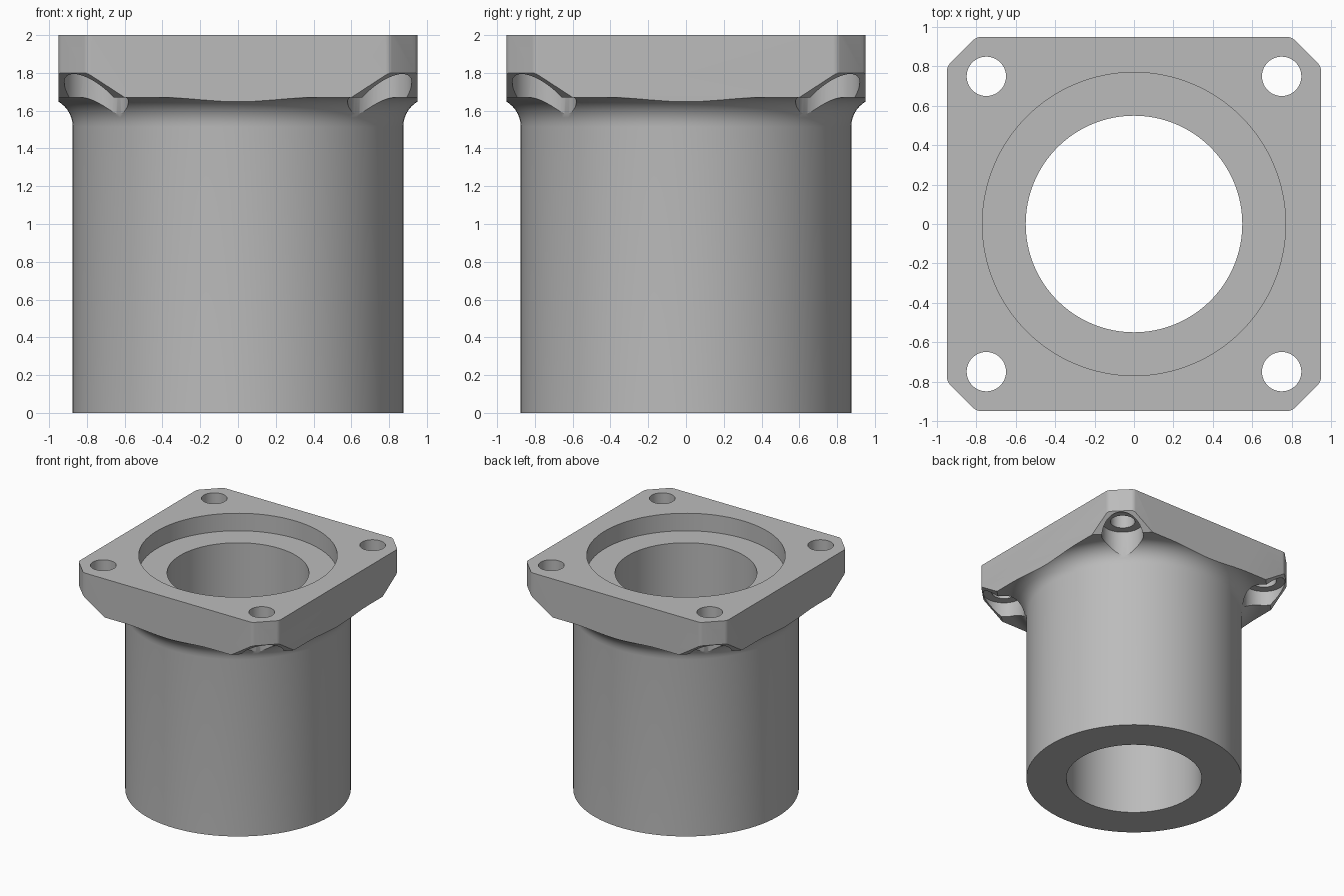
import bpy, bmesh, math
from mathutils import Matrix, Vector

if "Cube" in bpy.data.objects:
    bpy.data.objects.remove(bpy.data.objects["Cube"], do_unlink=True)

# One plain grey metal
metal = bpy.data.materials.new("grey metal")
metal.use_nodes = True
grey = (0.5, 0.5, 0.5, 1)
metal.diffuse_color = grey
metal.node_tree.nodes["Principled BSDF"].inputs["Base Color"].default_value = grey


def finish(bm, name):
    bmesh.ops.recalc_face_normals(bm, faces=bm.faces)
    mesh = bpy.data.meshes.new(name)
    bm.to_mesh(mesh)
    bm.free()
    obj = bpy.data.objects.new(name, mesh)
    bpy.context.collection.objects.link(obj)
    mesh.materials.append(metal)
    return obj


def lathe(name, profile, steps):
    """Revolve an (r, z) outline around z; points on the axis are merged."""
    bm = bmesh.new()
    verts = [bm.verts.new((r, 0, z)) for r, z in profile]
    edges = [bm.edges.new((a, b)) for a, b in zip(verts, verts[1:] + verts[:1])
             if not (a.co.x == 0 and b.co.x == 0)]
    bmesh.ops.spin(bm, geom=verts + edges, cent=(0, 0, 0), axis=(0, 0, 1),
                   angle=math.tau, steps=steps, use_merge=True)
    bmesh.ops.remove_doubles(bm, verts=bm.verts, dist=1e-5)
    return finish(bm, name)


def prism(name, points, direction, bevel=0):
    """Extrude a flat outline, optionally rounding the long edges."""
    bm = bmesh.new()
    face = bm.faces.new([bm.verts.new(p) for p in points])
    new = bmesh.ops.extrude_face_region(bm, geom=[face])["geom"]
    moved = [v for v in new if isinstance(v, bmesh.types.BMVert)]
    bmesh.ops.translate(bm, verts=moved, vec=direction)
    if bevel:
        axis = Vector(direction).normalized()
        long_edges = [e for e in bm.edges
                      if abs((e.verts[0].co - e.verts[1].co).normalized().dot(axis)) > 0.99]
        bmesh.ops.bevel(bm, geom=long_edges, offset=bevel, offset_type='OFFSET',
                        segments=4, profile=0.5, affect='EDGES')
    return finish(bm, name)


def boolean(target, cutter, operation):
    mod = target.modifiers.new("cut", 'BOOLEAN')
    mod.object, mod.operation, mod.solver = cutter, operation, 'EXACT'
    bpy.ops.object.select_all(action='DESELECT')
    target.select_set(True)
    bpy.context.view_layer.objects.active = target
    bpy.ops.object.modifier_apply(modifier=mod.name)
    bpy.data.objects.remove(cutter, do_unlink=True)


# Tube with bore, recess and the fillet running out under the flange
tube_r, under, fillet = 0.875, 1.67, 0.155
curve = [(tube_r + fillet * (1 - math.cos(a)), under - fillet * (1 - math.sin(a)))
         for a in (math.pi / 2 * i / 10 for i in range(11))]
outline = [(0.55, 0), (tube_r, 0)] + curve + [
    (1.5, under), (1.5, 2), (0.77, 2), (0.77, 1.85), (0.55, 1.85)]
body = lathe("flanged_tube", outline, 128)

# Square flange outline with clipped corners
half, clip = 0.95, 0.80
corners = [(half, -clip), (half, clip), (clip, half), (-clip, half),
           (-half, clip), (-half, -clip), (-clip, -half), (clip, -half)]
boolean(body, prism("flange_outline", [(x, y, -0.2) for x, y in corners],
                    (0, 0, 2.4), bevel=0.02), 'INTERSECT')

# Sloped underside, screw hole and nut seat at each corner
slope = 0.13 / 0.141
wedge = [(d, -0.5, z) for d, z in ((1.06, 1.4), (1.5, 1.4),
         (1.5, under + slope * 0.404), (1.06, under - slope * 0.036))]
for k in range(4):
    turn = Matrix.Rotation(math.radians(45 + 90 * k), 4, 'Z')
    cutter = prism("corner_slope", wedge, (0, 1, 0))
    cutter.data.transform(turn)
    boolean(body, cutter, 'DIFFERENCE')
    cutter = lathe("screw_hole", [(0, 1.4), (0.17, 1.4), (0.17, 1.8),
                                  (0.1, 1.8), (0.1, 2.1), (0, 2.1)], 48)
    cutter.data.transform(turn @ Matrix.Translation((0.75 * math.sqrt(2), 0, 0)))
    boolean(body, cutter, 'DIFFERENCE')

# Smooth round walls, crisp edges
bpy.ops.object.select_all(action='DESELECT')
body.select_set(True)
bpy.context.view_layer.objects.active = body
bpy.ops.object.shade_smooth_by_angle(angle=math.radians(30))
